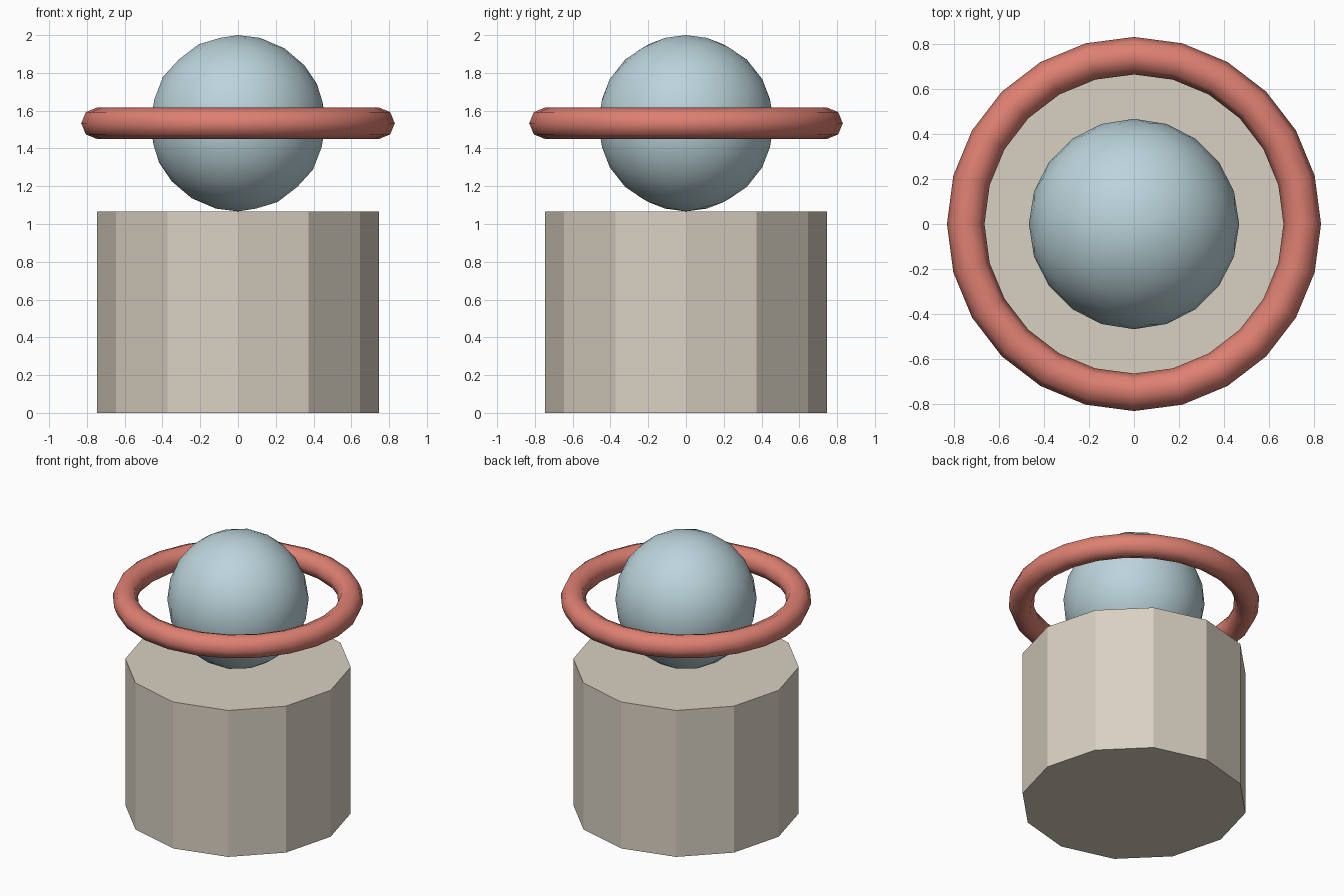
import bpy
import math

if "Cube" in bpy.data.objects:
    bpy.data.objects.remove(bpy.data.objects["Cube"])


def colour(name, srgb):
    mat = bpy.data.materials.new(name)
    linear = [((c / 255 + 0.055) / 1.055) ** 2.4 for c in srgb]
    mat.diffuse_color = (*linear, 1.0)
    mat.use_nodes = True
    mat.node_tree.nodes["Principled BSDF"].inputs["Base Color"].default_value = mat.diffuse_color
    return mat


def finish(name, mat, smooth):
    obj = bpy.context.object
    obj.name = name
    obj.data.materials.append(mat)
    if smooth:
        bpy.ops.object.shade_smooth()
    return obj


stone = colour("warm_stone", (217, 208, 193))
blue = colour("pale_blue", (187, 212, 219))
coral = colour("coral", (222, 128, 114))

BASE_H = 1.0667
BASE_R = 0.7467
BALL_R = 0.4667
BALL_Z = BASE_H + BALL_R

# Twelve-sided pedestal
bpy.ops.mesh.primitive_cylinder_add(vertices=12, radius=BASE_R, depth=BASE_H,
                                    location=(0, 0, BASE_H / 2))
finish("pedestal", stone, False)

# Ball resting on the pedestal
bpy.ops.mesh.primitive_ico_sphere_add(subdivisions=3, radius=BALL_R,
                                      location=(0, 0, BALL_Z))
finish("ball", blue, True)

# Ring floating around the middle of the ball
bpy.ops.mesh.primitive_torus_add(major_segments=24, minor_segments=8,
                                 major_radius=BASE_R, minor_radius=0.0833,
                                 location=(0, 0, BALL_Z))
finish("ring", coral, True)
